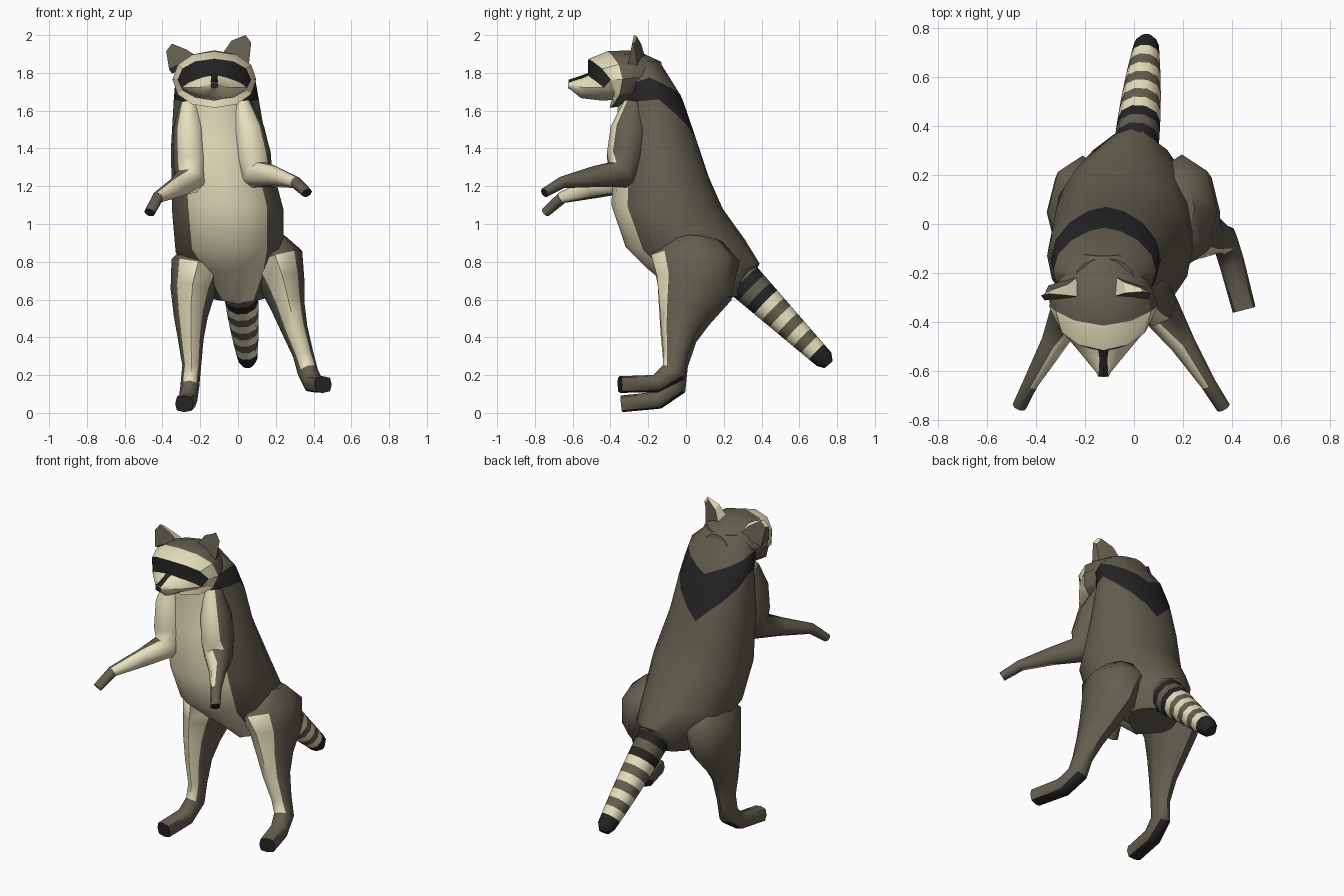
import bpy, bmesh, math
from mathutils import Vector as V

COLORS = {"brown": (0.125, 0.112, 0.078, 1), "cream": (0.80, 0.75, 0.51, 1), "black": (0.018, 0.018, 0.018, 1)}
NAMES = list(COLORS)
MATS = []
for n, c in COLORS.items():
    m = bpy.data.materials.new(n + "_fur")
    m.diffuse_color = c
    MATS.append(m)


def power(v, p):
    return math.copysign(abs(v) ** p, v)


def skin(name, rings, color, angle=35):
    """Skin closed rings of points; color(row, seg, normal) names each face's colour."""
    bm = bmesh.new()
    loops = [[bm.verts.new(p) for p in r] for r in rings]
    n, faces = len(rings[0]), []
    for r in range(len(rings) - 1):
        a, b = loops[r], loops[r + 1]
        for s in range(n):
            t = (s + 1) % n
            faces.append((bm.faces.new((a[s], a[t], b[t], b[s])), r, s))
    faces.append((bm.faces.new(loops[0]), -1, 0))
    faces.append((bm.faces.new(loops[-1]), len(rings) - 1, 0))
    bmesh.ops.recalc_face_normals(bm, faces=bm.faces)
    bm.normal_update()
    for f, r, s in faces:
        f.material_index = NAMES.index(color(r, s, f.normal))
        f.smooth = True
    me = bpy.data.meshes.new(name)
    bm.to_mesh(me)
    bm.free()
    for m in MATS:
        me.materials.append(m)
    me.set_sharp_from_angle(angle=math.radians(angle))
    ob = bpy.data.objects.new(name, me)
    bpy.context.collection.objects.link(ob)
    return ob


def tube(name, path, color, sides=8, angle=55):
    """Tube through (x, y, z, half width, half depth[, pinch]) stations."""
    pts = [V(p[:3]) for p in path]
    rings = []
    for i, p in enumerate(path):
        t = V((0, 0, 0))
        if i > 0:
            t += (pts[i] - pts[i - 1]).normalized()
        if i < len(pts) - 1:
            t += (pts[i + 1] - pts[i]).normalized()
        t.normalize()
        right = (V((1, 0, 0)) - t * t.x).normalized()
        up = t.cross(right)
        e = p[5] if len(p) > 5 else 1
        rings.append([pts[i] + right * power(math.cos(a), e) * p[3] + up * power(math.sin(a), e) * p[4]
                      for a in (2 * math.pi * k / sides for k in range(sides))])
    return skin(name, rings, color, angle)


# Body: rings as (z front, z side, z back, y front, y back, x centre, half width, pinch)
BODY = [
    (1.82, 1.86, 1.86, -0.30, -0.14, -0.12, 0.12, 1),
    (1.69, 1.775, 1.65, -0.37, -0.015, -0.12, 0.21, 1.25),
    (1.63, 1.66, 1.38, -0.36, 0.07, -0.115, 0.225, 1.2),
    (1.40, 1.40, 1.25, -0.38, 0.12, -0.10, 0.255, 1),
    (1.10, 1.08, 1.08, -0.395, 0.195, -0.055, 0.295, 1),
    (0.88, 0.85, 0.92, -0.32, 0.31, -0.045, 0.285, 1.05),
    (0.76, 0.74, 0.79, -0.20, 0.39, -0.015, 0.24, 1.35),
    (0.575, 0.61, 0.62, 0.02, 0.30, 0.0, 0.15, 1.8),
]


def body_ring(zf, zs, zb, yf, yb, xc, w, e, n=16):
    ring = []
    for k in range(n):
        a = 2 * math.pi * k / n
        u = min(a, 2 * math.pi - a) / (math.pi / 2)
        z = zb + (zs - zb) * u if u < 1 else zs + (zf - zs) * (u - 1)
        ring.append((xc + w * power(math.sin(a), e), (yf + yb) / 2 + (yb - yf) / 2 * math.cos(a), z))
    return ring


def body_color(r, s, n):
    if r == 1:
        return "cream" if s in (7, 8) else "black"
    return "cream" if 2 <= r <= 6 and 6 <= s <= 9 else "brown"


skin("body", [body_ring(*b) for b in BODY], body_color, 45)

# Head with mask and muzzle: (y, z, half width, half height, pinch)
HX = -0.125
HEAD = [(-0.12, 1.80, 0.08, 0.06, 1), (-0.20, 1.785, 0.17, 0.115, 1), (-0.28, 1.775, 0.205, 0.145, 1),
        (-0.41, 1.765, 0.222, 0.15, 0.92), (-0.455, 1.765, 0.195, 0.125, 0.95), (-0.48, 1.722, 0.172, 0.08, 1.5),
        (-0.55, 1.722, 0.085, 0.056, 1.3), (-0.605, 1.735, 0.032, 0.026, 1), (-0.625, 1.735, 0.02, 0.016, 1)]


def head_color(r, s, n):
    if r < 3:
        return "brown"
    return "black" if (r == 4 and s < 6) or r == 8 else "cream"


head = tube("head", [(HX, y, z, w, h, e) for y, z, w, h, e in HEAD], head_color, 12, 35)
for v in head.data.vertices:  # sweep the cheeks back
    if v.co.y < -0.36:
        v.co.y += 1.5 * (v.co.x - HX) ** 2
tube("nose_stripe", [(HX, -0.46, 1.84, 0.05, 0.012), (HX, -0.485, 1.80, 0.026, 0.012),
                     (HX, -0.55, 1.777, 0.016, 0.01), (HX, -0.62, 1.752, 0.02, 0.012)],
     lambda r, s, n: "black", 4)

# Ears: outline in x and z; thick at the inner side, thin at the outer edge
EAR = [(-0.09, 1.89), (0.055, 1.82), (0.07, 1.96), (0.04, 2.0), (-0.035, 1.97)]
DEPTH = [0.09, 0.06, 0.01, 0.015, 0.045]
for name, flip, drop in (("right_ear", False, 0), ("left_ear", True, 0.045)):
    out = [(-0.31 - x if flip else x, z - drop * (z > 1.9)) for x, z in EAR]
    front = [(x, -0.31 + 0.2 * (z - 1.83), z) for x, z in out]
    back = [(x * 0.9 + 0.1 * out[0][0], y + d, z - 0.4 * d) for (x, y, z), d in zip(front, DEPTH)]
    skin(name, [front, back], lambda r, s, n: "cream" if r == 0 and s > 1 else "brown", 20)

# Arms: shoulder, upper arm, elbow, forearm, wrist, fingers
ARMS = {
    "right_arm": (1, [(0.02, -0.27, 1.64, 0.05, 0.06), (0.055, -0.30, 1.50, 0.085, 0.10),
                      (0.08, -0.32, 1.36, 0.095, 0.10), (0.105, -0.345, 1.26, 0.085, 0.09),
                      (0.20, -0.49, 1.25, 0.052, 0.055),
                      (0.305, -0.655, 1.22, 0.032, 0.032), (0.365, -0.75, 1.165, 0.03, 0.025)]),
    "left_arm": (-1, [(-0.26, -0.27, 1.64, 0.05, 0.06), (-0.26, -0.30, 1.50, 0.085, 0.10),
                      (-0.255, -0.32, 1.34, 0.09, 0.10), (-0.255, -0.345, 1.23, 0.085, 0.09),
                      (-0.33, -0.49, 1.19, 0.052, 0.055),
                      (-0.425, -0.655, 1.14, 0.032, 0.032), (-0.468, -0.745, 1.06, 0.03, 0.025)]),
}
for name, (side, path) in ARMS.items():
    inner = V((-0.5 * side, -1, 0)).normalized()
    tube(name, path, lambda r, s, n: "black" if r == 6 else
         "cream" if 0 <= r <= 4 and n.dot(inner) > 0.2 else "brown")

# Legs: hip, thigh, knee, shin, ankle, heel, toes
LEGS = {
    "right_leg": [(0.17, 0.06, 0.92, 0.08, 0.13), (0.195, 0.05, 0.82, 0.15, 0.235),
                  (0.235, 0.045, 0.68, 0.12, 0.205), (0.265, -0.01, 0.56, 0.09, 0.14),
                  (0.30, -0.04, 0.44, 0.07, 0.095), (0.345, -0.055, 0.31, 0.055, 0.065),
                  (0.37, -0.065, 0.215, 0.055, 0.068), (0.40, -0.16, 0.155, 0.052, 0.048, 0.7),
                  (0.45, -0.35, 0.15, 0.048, 0.044, 0.6)],
    "left_leg": [(-0.19, 0.06, 0.88, 0.08, 0.13), (-0.21, 0.05, 0.785, 0.145, 0.23),
                 (-0.24, 0.045, 0.64, 0.118, 0.2), (-0.25, -0.01, 0.51, 0.09, 0.14),
                 (-0.25, -0.04, 0.39, 0.068, 0.095), (-0.245, -0.055, 0.25, 0.05, 0.065),
                 (-0.255, -0.065, 0.14, 0.05, 0.068), (-0.265, -0.15, 0.067, 0.05, 0.048, 0.7),
                 (-0.285, -0.34, 0.048, 0.048, 0.044, 0.6)],
}


def leg_color(r, s, n):
    if r == 8 or (r >= 6 and n.z < -0.4):
        return "black"
    return "cream" if 1 <= r <= 5 and s in (1, 2) else "brown"


for name, path in LEGS.items():
    tube(name, path, leg_color)

# Ringed tail
BANDS = ["brown", "black", "brown", "black", "cream", "brown", "cream", "brown", "cream", "brown",
         "cream", "black", "black"]
tail = []
for i in range(13):
    t = i / 12
    tail.append((0.005 + 0.045 * t, 0.27 + 0.46 * t, 0.735 - 0.45 * t, 0.092 - 0.04 * t * t, 0.11 - 0.055 * t))
tail.append((0.05, 0.755, 0.255, 0.03, 0.03))
tube("tail", tail, lambda r, s, n: BANDS[max(0, min(r, 12))], 10, 40)
